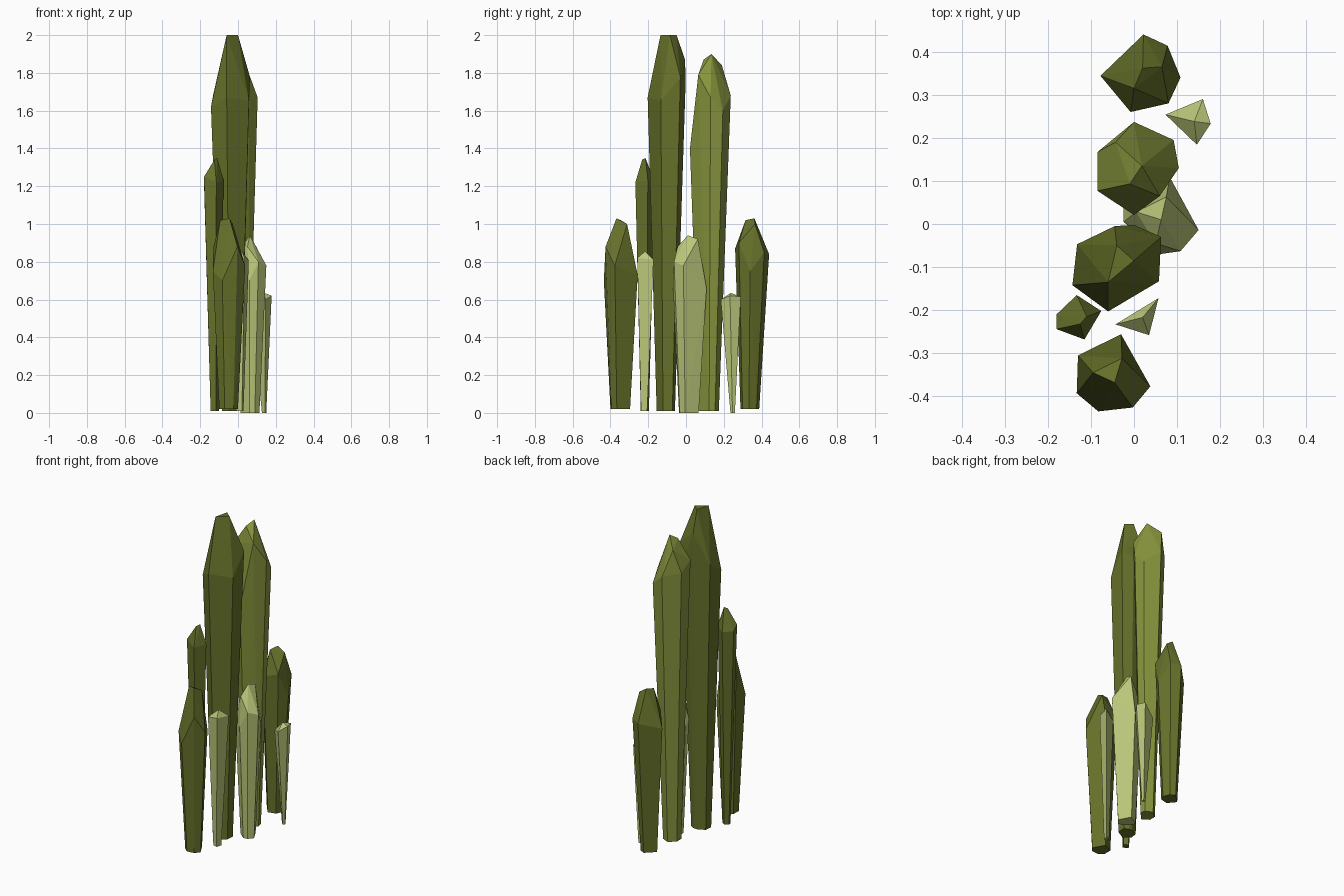
import bpy, bmesh, math


def material(name, rgb):
    m = bpy.data.materials.new(name)
    m.diffuse_color = (*[c ** 2.2 for c in rgb], 1)
    return m


DARK = material("dark_olive", (0.40, 0.44, 0.18))
MID = material("mid_olive", (0.53, 0.58, 0.25))
PALE = material("pale_green", (0.73, 0.78, 0.475))


def crystal(name, mat, shoulder, tip, foot, taper):
    """Faceted shard: the hull of a wide shoulder ring, tip points and a shrunken foot ring."""
    cx = (min(p[0] for p in shoulder) + max(p[0] for p in shoulder)) / 2
    cy = (min(p[1] for p in shoulder) + max(p[1] for p in shoulder)) / 2
    fx, fy, fz = foot
    ring = [(fx + (x - cx) * taper, fy + (y - cy) * taper, fz) for x, y, z in shoulder]
    bm = bmesh.new()
    for p in shoulder + tip + ring:
        bm.verts.new(p)
    res = bmesh.ops.convex_hull(bm, input=bm.verts[:])
    loose = [v for v in bm.verts if not v.link_faces]
    bmesh.ops.delete(bm, geom=loose, context='VERTS')
    bmesh.ops.dissolve_limit(bm, angle_limit=math.radians(1),
                             verts=bm.verts[:], edges=bm.edges[:])
    bmesh.ops.recalc_face_normals(bm, faces=bm.faces[:])
    me = bpy.data.meshes.new(name)
    bm.to_mesh(me)
    bm.free()
    me.materials.append(mat)
    bpy.context.collection.objects.link(bpy.data.objects.new(name, me))


# Two tall central shards
crystal("tall_front_shard", DARK,
        [(-.045, -.005, 1.87), (.063, -.03, 1.78), (.058, -.133, 1.65),
         (-.06, -.203, 1.67), (-.143, -.142, 1.62), (-.132, -.047, 1.68), (0, -.002, 1.75)],
        [(-.04, -.05, 2), (0, -.085, 2), (-.06, -.135, 2)],
        (-.035, -.107, .01), .48)
crystal("tall_back_shard", MID,
        [(0, .237, 1.68), (.092, .195, 1.6), (.104, .13, 1.67),
         (0, .021, 1.4), (-.085, .077, 1.75), (-.085, .167, 1.7)],
        [(.018, .135, 1.9), (-.043, .19, 1.84), (-.01, .093, 1.87), (.06, .065, 1.79)],
        (.01, .122, .01), .48)

# Two short dark shards at the ends
crystal("front_end_shard", DARK,
        [(-.13, -.305, .88), (-.03, -.256, .73), (.038, -.377, .78),
         (-.003, -.426, .88), (-.083, -.435, .7), (-.133, -.393, .75)],
        [(-.095, -.345, 1.02), (-.045, -.368, 1.03), (-.028, -.312, 1.0)],
        (-.05, -.348, .02), .58)
crystal("back_end_shard", DARK,
        [(.022, .44, .84), (.078, .414, .85), (.108, .34, .75),
         (.08, .28, .9), (-.008, .26, .87), (-.078, .344, .8)],
        [(.02, .362, 1.03), (.0, .315, 1.02), (.065, .365, 1.0)],
        (.015, .338, .02), .55)

# Slim dark shard on the left
crystal("slim_left_shard", DARK,
        [(-.133, -.165, 1.22), (-.076, -.202, 1.23), (-.115, -.268, 1.22),
         (-.18, -.244, 1.25), (-.18, -.21, 1.22)],
        [(-.11, -.215, 1.35), (-.125, -.232, 1.34)],
        (-.123, -.218, .01), .42)

# Pale young shards on the right
crystal("pale_middle_shard", PALE,
        [(.083, .109, .66), (.15, -.014, .78), (.108, -.063, .8),
         (.06, -.07, .7), (-.024, .005, .72), (-.024, .04, .68)],
        [(.063, .01, .94), (.075, .063, .92), (.05, -.045, .88), (.005, .028, .86)],
        (.063, .015, 0), .58)
crystal("pale_front_shard", PALE,
        [(.057, -.172, .81), (.035, -.258, .82), (-.043, -.233, .8)],
        [(.02, -.217, .855)],
        (.01, -.222, .01), .38)
crystal("pale_back_shard", PALE,
        [(.16, .29, .615), (.178, .233, .62), (.146, .184, .6), (.073, .254, .56)],
        [(.14, .238, .635)],
        (.138, .247, 0), .22)
